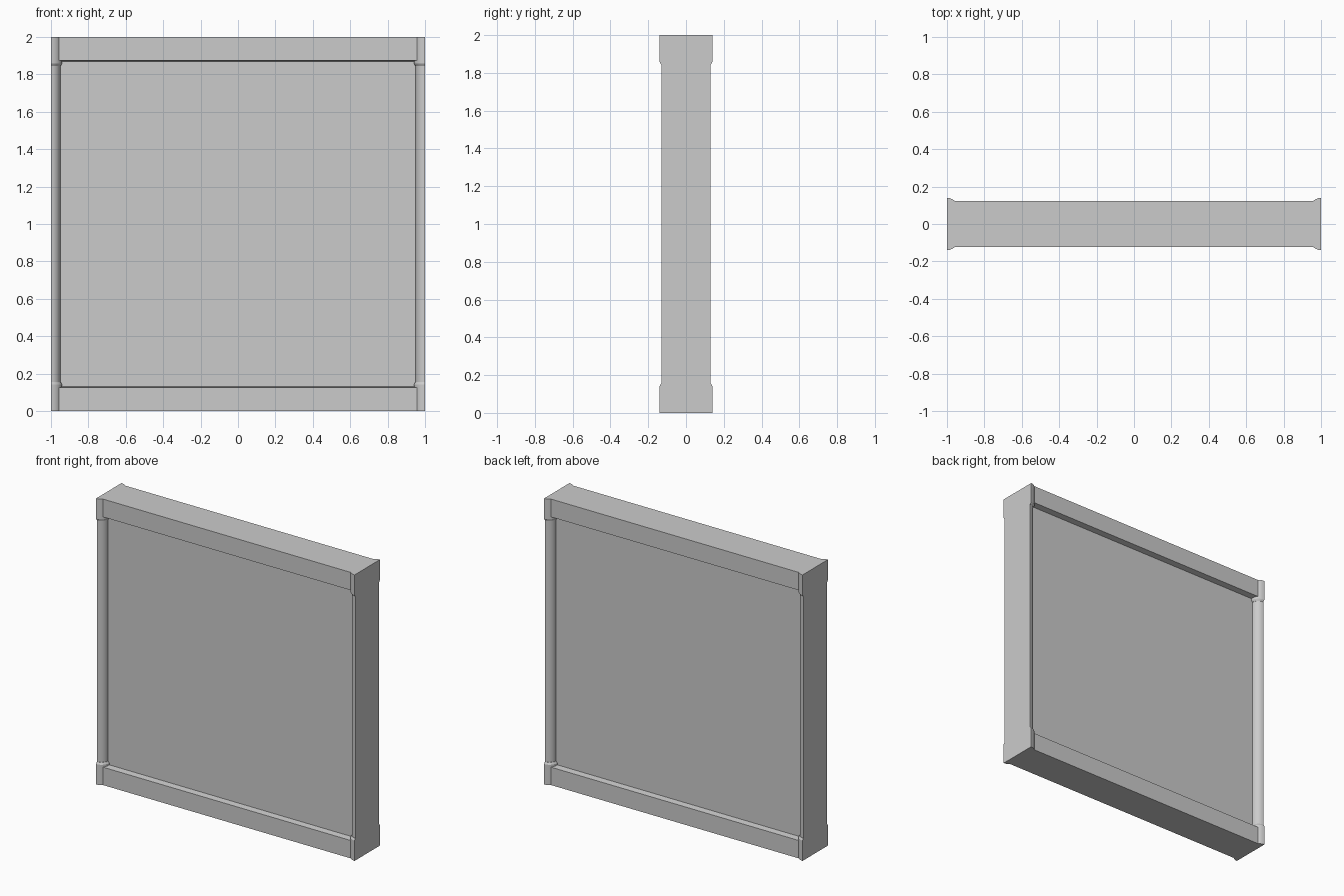
import bpy, bmesh
from math import cos, sin, pi

if "Cube" in bpy.data.objects:
    bpy.data.objects.remove(bpy.data.objects["Cube"])

HALF = 0.08   # half depth of the recessed panel
SEG = 6       # segments in each rounded post edge


def make_object(name, rings):
    """Skin a list of equally sized point loops and close both ends."""
    bm = bmesh.new()
    loops = [[bm.verts.new(p) for p in ring] for ring in rings]
    n = len(loops[0])
    for a, b in zip(loops, loops[1:]):
        for i in range(n):
            j = (i + 1) % n
            bm.faces.new((a[i], a[j], b[j], b[i]))
    bm.faces.new(loops[0])
    bm.faces.new(loops[-1])
    bmesh.ops.recalc_face_normals(bm, faces=bm.faces)
    mesh = bpy.data.meshes.new(name)
    bm.to_mesh(mesh)
    bm.free()
    obj = bpy.data.objects.new(name, mesh)
    bpy.context.collection.objects.link(obj)
    return obj


def post_ring(side, z, r):
    """Post section: flat outer side, quarter-round front and back edges."""
    arc = [(1 - r * sin(t), HALF + r * cos(t))
           for t in (pi / 2 * i / SEG for i in range(SEG + 1))]
    pts = arc + [(x, -y) for x, y in reversed(arc)]
    return [(side * x, y, z) for x, y in pts]


def post(name, side, sections):
    obj = make_object(name, [post_ring(side, z, r) for z, r in sections])
    bpy.ops.object.select_all(action='DESELECT')
    obj.select_set(True)
    bpy.context.view_layer.objects.active = obj
    bpy.ops.object.shade_smooth_by_angle(angle=pi / 6)


def bar(name, profile, half_length):
    """Extrude a y-z profile along x."""
    make_object(name, [[(x, y, z) for y, z in profile]
                       for x in (-half_length, half_length)])


# Recessed wall panel
bar("wall_panel", [(-HALF, 0.05), (HALF, 0.05), (HALF, 1.95), (-HALF, 1.95)], 0.96)

# Bottom and top trim, with slightly sloped inner edges
trim = [(-0.123, 0), (0.123, 0), (0.123, 0.125), (HALF, 0.13), (-HALF, 0.13), (-0.123, 0.125)]
bar("bottom_trim", trim, 0.96)
bar("top_trim", [(y, 2 - z) for y, z in trim], 0.96)

# Rounded side posts with thicker corner caps
cap = [(0, 0.06), (0.142, 0.06), (0.155, 0.052)]
for side, label in ((-1, "left"), (1, "right")):
    post(label + "_post", side, [(0.15, 0.05), (1.85, 0.05)])
    post(label + "_bottom_cap", side, cap)
    post(label + "_top_cap", side, [(2 - z, r) for z, r in cap])
